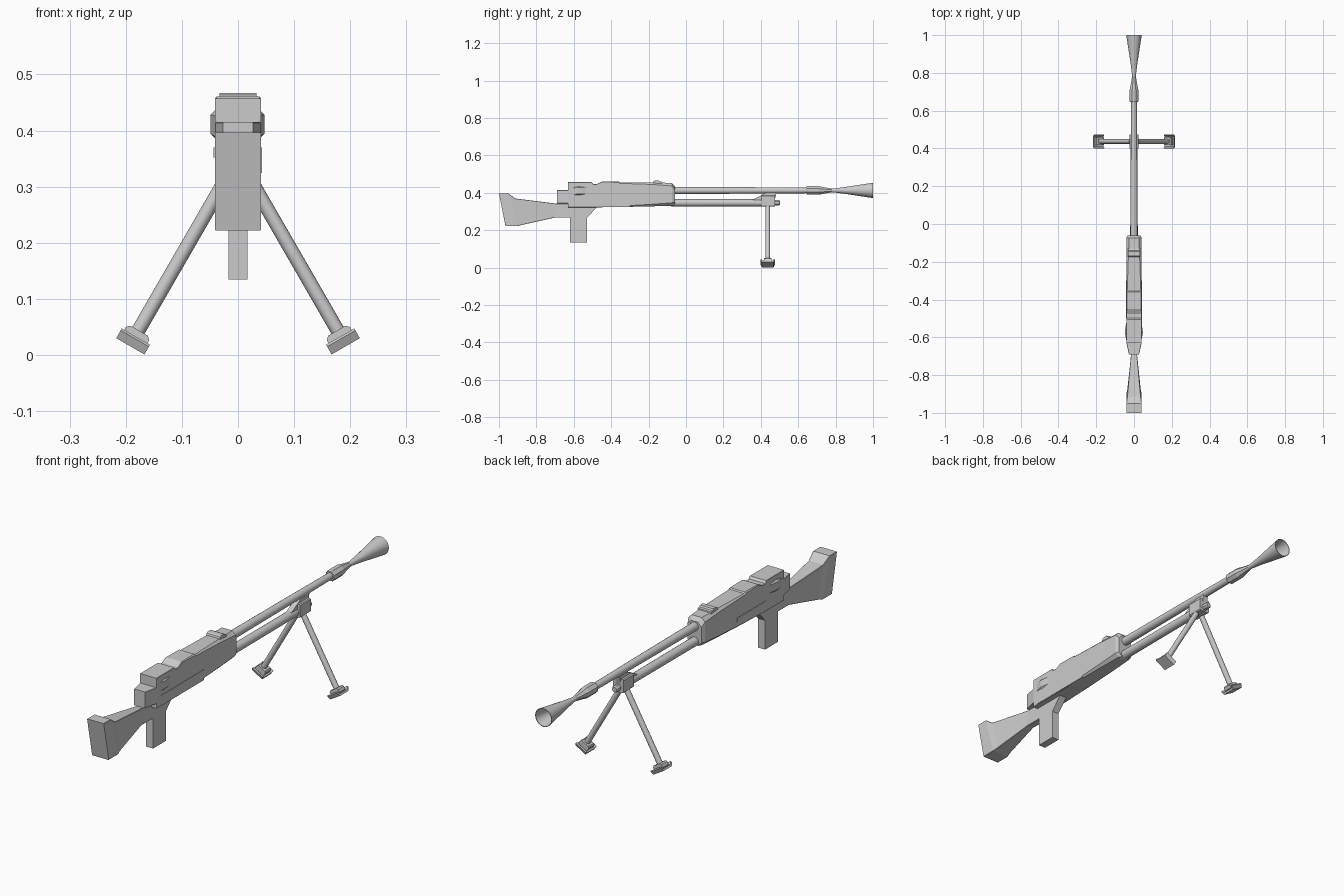
import bpy, bmesh
from math import radians, cos, sin, pi
from mathutils import Matrix, Vector

if "Cube" in bpy.data.objects:
    bpy.data.objects.remove(bpy.data.objects["Cube"])


def finish(name, bm, matrix=None, smooth=False):
    if matrix is not None:
        bmesh.ops.transform(bm, matrix=matrix, verts=bm.verts)
    bmesh.ops.recalc_face_normals(bm, faces=bm.faces)
    mesh = bpy.data.meshes.new(name)
    bm.to_mesh(mesh)
    bm.free()
    if smooth:
        mesh.shade_smooth()
        mesh.set_sharp_from_angle(angle=radians(35))
    obj = bpy.data.objects.new(name, mesh)
    bpy.context.collection.objects.link(obj)
    return obj


def bridge(name, rings, matrix=None, smooth=False, closed=False):
    """Skin a list of equal-length point rings; cap the ends unless closed."""
    bm = bmesh.new()
    vs = [[bm.verts.new(p) for p in ring] for ring in rings]
    n = len(vs[0])
    pairs = list(zip(vs, vs[1:])) + ([(vs[-1], vs[0])] if closed else [])
    for a, b in pairs:
        for i in range(n):
            j = (i + 1) % n
            bm.faces.new((a[i], a[j], b[j], b[i]))
    if not closed:
        bm.faces.new(vs[0])
        bm.faces.new(vs[-1])
    return finish(name, bm, matrix, smooth)


def prism(name, profile, x0, x1, matrix=None):
    """Side profile of (y, z) points extruded along x."""
    return bridge(name, [[(x, y, z) for y, z in profile] for x in (x0, x1)], matrix)


def box(name, x0, x1, y0, y1, z0, z1, matrix=None):
    return prism(name, [(y0, z0), (y1, z0), (y1, z1), (y0, z1)], x0, x1, matrix)


def lathe(name, z, steps, sides, turn=0.0, closed=False):
    """Turned part along y from (y, radius) steps."""
    rings = [[(r * cos(turn + 2 * pi * i / sides), y, z + r * sin(turn + 2 * pi * i / sides))
              for i in range(sides)] for y, r in steps]
    return bridge(name, rings, smooth=sides > 8, closed=closed)


def section(yb, zb, yt, zt, w, c=0.0015):
    """Chamfered rectangle, bottom at (yb, zb), top at (yt, zt), half width w."""
    pts = [(-w + c, 0, 0), (w - c, 0, 0), (w, c, 0), (w, -c, 1),
           (w - c, 0, 1), (-w + c, 0, 1), (-w, -c, 1), (-w, c, 0)]
    return [(x, yt if top else yb, (zt if top else zb) + dz) for x, dz, top in pts]


# Receiver, with a stepped top and chamfers growing toward the front
stations = [(-.63, .322, .457, .041, .0015), (-.505, .322, .457, .041, .0015),
            (-.497, .322, .447, .041, .0015), (-.477, .322, .447, .041, .002),
            (-.45, .323, .461, .041, .003), (-.36, .324, .461, .041, .005),
            (-.355, .324, .456, .041, .005), (-.18, .328, .456, .041, .011),
            (-.075, .331, .453, .041, .016), (-.06, .331, .436, .034, .018)]
bridge("receiver", [section(y, zb, y, zt, w, c) for y, zb, zt, w, c in stations])
prism("rear_sight", [(-.178, .45), (-.172, .463), (-.165, .467), (-.145, .467),
                     (-.14, .461), (-.13, .459), (-.127, .45)], -.033, .033)
bridge("rear_cap", [section(-.69, .343, -.69, .415, .027),
                    section(-.627, .343, -.627, .415, .041)])

# Details on the receiver sides
bridge("left_side_bulge", [section(-.62, .385, -.62, .43, .039, .004),
                           section(-.575, .378, -.575, .444, .048, .016),
                           section(-.55, .378, -.55, .444, .045, .016),
                           section(-.52, .39, -.52, .43, .039, .004)],
       Matrix.Translation((-.001, 0, 0)))
box("left_side_rail", -.0435, -.035, -.50, -.30, .352, .37)
box("right_side_plate", .035, .043, -.60, -.30, .324, .37)

# Shoulder stock and grip
bridge("stock", [section(-.965, .222, -1.0, .397, .041), section(-.90, .222, -.95, .397, .041),
                 section(-.88, .228, -.912, .37, .036), section(-.70, .268, -.69, .342, .016),
                 section(-.59, .268, -.59, .342, .016)])
prism("grip", [(-.62, .135), (-.53, .135), (-.53, .265), (-.475, .325), (-.62, .325)], -.017, .017)

# Barrel, muzzle and lower tube
BZ, TZ = .413, .347
lathe("barrel", BZ, [(-.08, .019), (.30, .0175), (.65, .015)], 16)
lathe("muzzle_collar", BZ, [(.645, .022), (.65, .025), (.71, .025), (.73, .02), (.785, .01)], 8, pi / 8)
lathe("muzzle_cone", BZ, [(.76, .011), (.79, .0105), (.85, .018), (1.0, .041), (1.0, .0385),
                          (.85, .0145), (.79, .006), (.76, .004)], 20, closed=True)
lathe("lower_tube", TZ, [(-.08, .02), (.41, .019)], 16)
lathe("tube_nut", TZ, [(.47, .015), (.497, .015), (.503, .011)], 8, pi / 8)

# Bracket joining the tube to the barrel
prism("barrel_bracket", [(.355, .362), (.43, .402), (.485, .408), (.475, .362)], -.012, .012)
bridge("bipod_block", [section(.40, .326, .40, .386, .025, .004),
                       section(.475, .326, .475, .386, .025, .004)])

# Bipod legs and feet, mirrored across x
LEG_Y = .437
foot = [(-.038, .012), (-.03, -.004), (.03, -.004), (.038, .012),
        (.034, .016), (.026, .005), (-.026, .005), (-.034, .016)]
top, end = Vector((.016, LEG_Y, .325)), Vector((.184, LEG_Y, .031))
for side, s in (("right", 1), ("left", -1)):
    mirror = Matrix.Scale(s, 4, (1, 0, 0))
    tilt = Matrix.Rotation(radians(-30), 4, 'Y')
    bm = bmesh.new()
    bmesh.ops.create_cone(bm, cap_ends=True, segments=12, radius1=.0125, radius2=.0125,
                          depth=(end - top).length)
    finish(side + "_leg", bm, mirror @ Matrix.Translation((top + end) / 2) @ tilt, True)
    base = mirror @ Matrix.Translation((.190, LEG_Y, .019)) @ tilt
    prism(side + "_foot_plate", foot, -.029, .029, base)
    bridge(side + "_foot_socket", [section(y, .003, y, .028, .024, .006) for y in (-.02, .02)], base)
